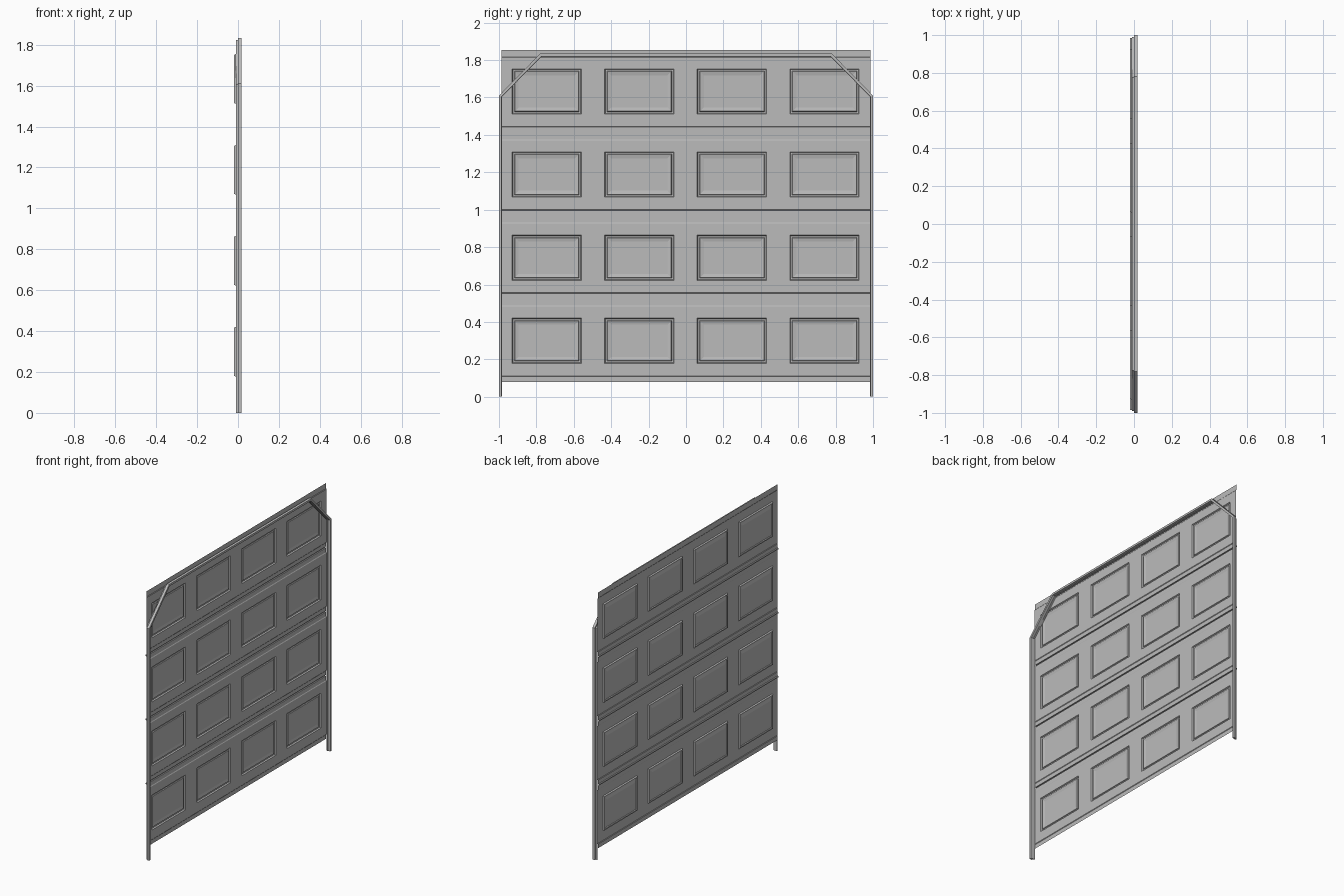
import bpy
import bmesh

default = bpy.data.objects.get("Cube")
if default:
    bpy.data.objects.remove(default)

grey = bpy.data.materials.new("door grey")
grey.use_nodes = True
grey.diffuse_color = (0.5, 0.5, 0.5, 1)
grey.node_tree.nodes["Principled BSDF"].inputs["Base Color"].default_value = (0.5, 0.5, 0.5, 1)


def finish(bm, name):
    mesh = bpy.data.meshes.new(name)
    bm.to_mesh(mesh)
    bm.free()
    mesh.materials.append(grey)
    obj = bpy.data.objects.new(name, mesh)
    bpy.context.collection.objects.link(obj)
    return obj


BASE, STEP, LIP = -0.011, -0.014, -0.021
PITCH = 0.4445

# Height profile of the thin door sheet: (z, x, starts a panel row)
profile = [(0.08, STEP, False), (0.108, STEP, False), (0.112, BASE, False)]
for row in range(4):
    z = row * PITCH
    profile += [(z + 0.178, BASE, True), (z + 0.42, BASE, False)]
    if row < 3:
        # stepped joint with a thin projecting lip between sections
        profile += [(z + 0.482, BASE, False), (z + 0.487, STEP, False),
                    (z + 0.516, STEP, False), (z + 0.517, LIP, False),
                    (z + 0.524, LIP, False), (z + 0.525, STEP, False),
                    (z + 0.552, STEP, False), (z + 0.556, BASE, False)]
profile += [(1.813, BASE, False), (1.817, STEP, False), (1.855, STEP, False)]

# Panel columns across the width
columns = [-0.986]
for col in range(4):
    left = -0.93 + col * 0.495
    columns += [left, left + 0.371]
columns.append(0.986)

# Door sheet as a grid of cells
bm = bmesh.new()
grid = [[bm.verts.new((x, y, z)) for y in columns] for z, x, _ in profile]
panels = []
for r in range(len(profile) - 1):
    for c in range(len(columns) - 1):
        a, b = grid[r], grid[r + 1]
        face = bm.faces.new((a[c + 1], a[c], b[c], b[c + 1]))
        if profile[r][2] and c % 2 == 1:
            panels.append(face)
bm.normal_update()

# Embossed panels: flat rim, raised wall, then a shallow bevelled field
for thickness, depth in ((0.004, 0.009), (0.008, 0.0), (0.003, -0.005), (0.02, 0.004)):
    bmesh.ops.inset_individual(bm, faces=panels, thickness=thickness, depth=depth,
                               use_even_offset=True)
finish(bm, "door_sheet")


def outline(inset):
    """Door opening outline with clipped top corners, moved inward."""
    i, m = inset, inset * 0.414
    half = [(1 - i, 0), (1 - i, 1.61 - m), (0.78 - m, 1.834 - i)]
    return half + [(-y, z) for y, z in reversed(half)]


def rail(name, inset, width, x0, x1):
    bm = bmesh.new()
    outer, inner = outline(inset), outline(inset + width)
    rings = []
    for (yo, zo), (yi, zi) in zip(outer, inner):
        rings.append([bm.verts.new(p) for p in
                      ((x0, yo, zo), (x1, yo, zo), (x1, yi, zi), (x0, yi, zi))])
    for a, b in zip(rings, rings[1:]):
        for k in range(4):
            n = (k + 1) % 4
            bm.faces.new((a[k], a[n], b[n], b[k]))
    bm.faces.new(rings[0])
    bm.faces.new(rings[-1])
    bmesh.ops.recalc_face_normals(bm, faces=bm.faces)
    finish(bm, name)


# Track around the opening: outer flange and narrower inner web
rail("track_flange", 0.0, 0.014, 0.0, 0.018)
rail("track_web", 0.010, 0.006, -0.0105, 0.0)
